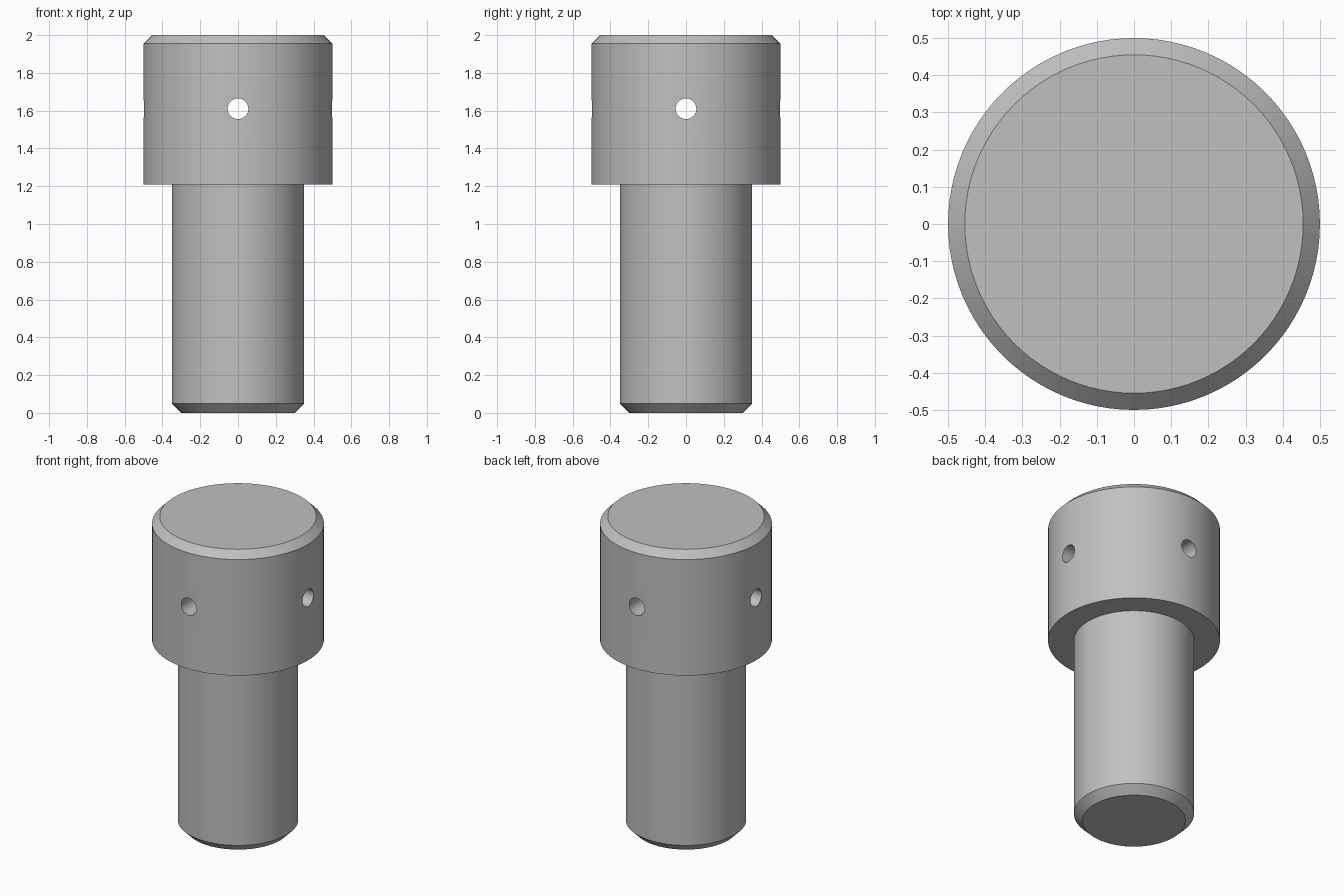
import bpy
import bmesh
import math
from mathutils import Matrix

cube = bpy.data.objects.get("Cube")
if cube:
    bpy.data.objects.remove(cube, do_unlink=True)

SEGMENTS = 96
HOLE_Z, HOLE_RADIUS = 1.61, 0.055

# Plain steel grey
steel = bpy.data.materials.new("steel_grey")
steel.use_nodes = True
GREY = (0.53, 0.53, 0.53, 1.0)
steel.diffuse_color = GREY
steel.node_tree.nodes["Principled BSDF"].inputs["Base Color"].default_value = GREY


def add_object(name, bm):
    mesh = bpy.data.meshes.new(name)
    bmesh.ops.recalc_face_normals(bm, faces=bm.faces)
    bm.to_mesh(mesh)
    bm.free()
    mesh.materials.append(steel)
    obj = bpy.data.objects.new(name, mesh)
    bpy.context.collection.objects.link(obj)
    return obj


def lathe(name, profile):
    """Revolve (radius, height) rings about z and cap both ends."""
    bm = bmesh.new()
    rings = []
    for r, z in profile:
        rings.append([bm.verts.new((r * math.cos(a), r * math.sin(a), z))
                      for a in (2 * math.pi * i / SEGMENTS for i in range(SEGMENTS))])
    for low, high in zip(rings, rings[1:]):
        for i in range(SEGMENTS):
            j = (i + 1) % SEGMENTS
            bm.faces.new((low[i], low[j], high[j], high[i]))
    bm.faces.new(rings[0][::-1])
    bm.faces.new(rings[-1])
    return add_object(name, bm)


def hole_cutter(name, axis):
    """Long horizontal cylinder across the head."""
    bm = bmesh.new()
    turn = Matrix.Rotation(math.pi / 2, 4, axis)
    bmesh.ops.create_cone(bm, cap_ends=True, segments=32, radius1=HOLE_RADIUS,
                          radius2=HOLE_RADIUS, depth=1.4,
                          matrix=Matrix.Translation((0, 0, HOLE_Z)) @ turn)
    cutter = add_object(name, bm)
    cutter.hide_render = True
    return cutter


# Stepped pin: chamfered shank below a wider chamfered head
pin = lathe("stepped_pin", [(0.30, 0.0), (0.35, 0.05), (0.35, 1.21),
                            (0.50, 1.21), (0.50, 1.955), (0.455, 2.0)])

# Two crossing through holes in the head
bpy.context.view_layer.objects.active = pin
for axis in "XY":
    cutter = hole_cutter("hole_cutter_" + axis.lower(), axis)
    cut = pin.modifiers.new("cross_hole_" + axis.lower(), 'BOOLEAN')
    cut.operation = 'DIFFERENCE'
    cut.solver = 'EXACT'
    cut.object = cutter
    bpy.ops.object.modifier_apply(modifier=cut.name)
    bpy.data.objects.remove(cutter, do_unlink=True)

# Smooth round walls, crisp chamfers and hole rims
bpy.ops.object.select_all(action='DESELECT')
pin.select_set(True)
bpy.ops.object.shade_smooth_by_angle(angle=math.radians(30))
